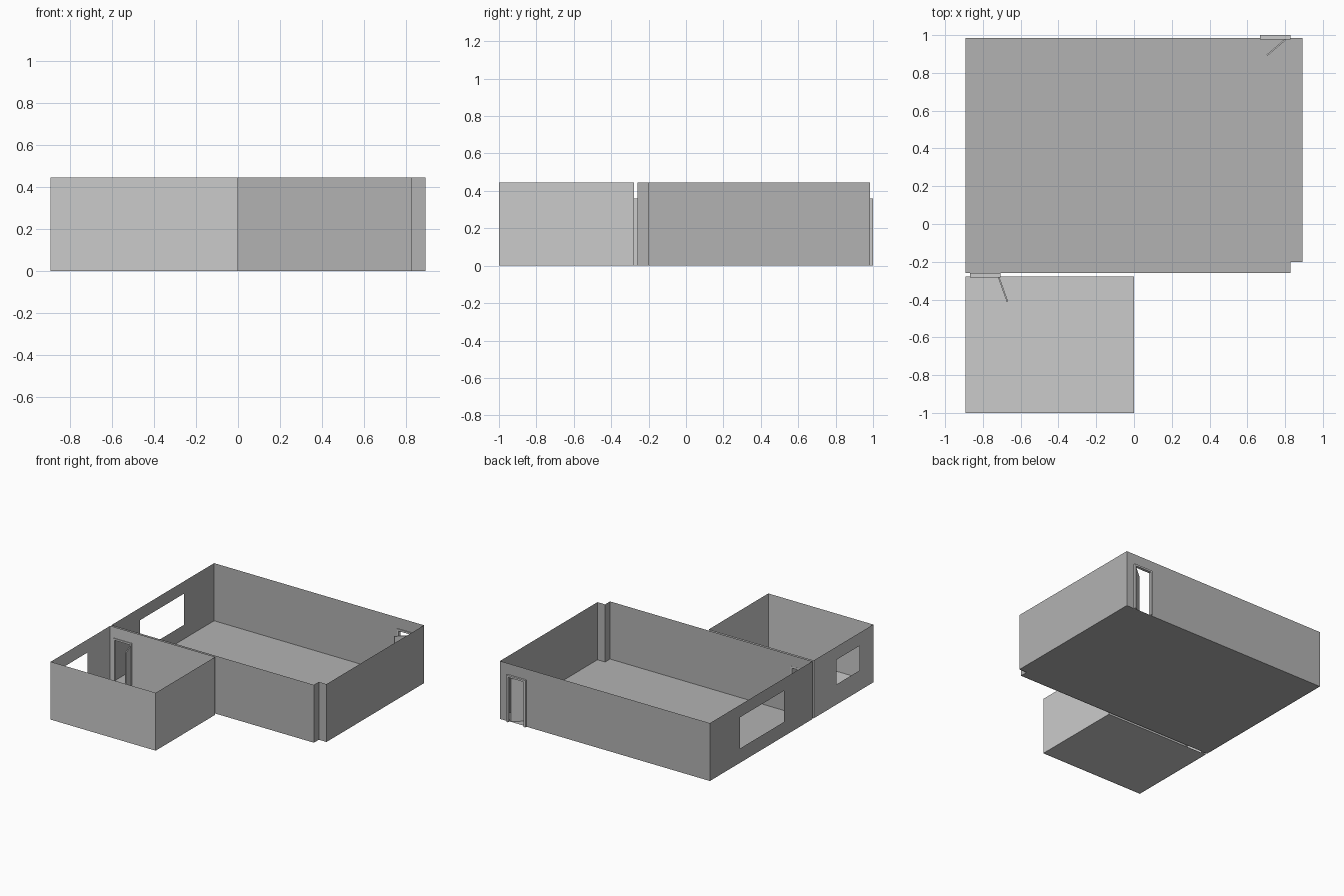
import bpy, bmesh, math
from mathutils import Vector, Matrix

if "Cube" in bpy.data.objects:
    bpy.data.objects.remove(bpy.data.objects["Cube"])

H = 0.445          # wall height
DOOR_H = 0.36      # door frame height
TRIM = 0.014       # frame member width


def finish(name, bm, mat=None):
    mesh = bpy.data.meshes.new(name)
    bm.to_mesh(mesh)
    bm.free()
    obj = bpy.data.objects.new(name, mesh)
    bpy.context.collection.objects.link(obj)
    if mat:
        mesh.materials.append(mat)
    return obj


def add_wall(bm, p, q, hole=None):
    """Thin wall from p to q; hole = (start, end, bottom, top), distance along wall."""
    p, q = Vector((*p, 0)), Vector((*q, 0))
    length, d = (q - p).length, (q - p).normalized()
    us, zs = [0, length], [0, H]
    if hole:
        us = sorted({0, hole[0], hole[1], length})
        zs = sorted({0, hole[2], hole[3], H})
    for u0, u1 in zip(us, us[1:]):
        for z0, z1 in zip(zs, zs[1:]):
            if hole and hole[0] <= u0 < hole[1] and hole[2] <= z0 < hole[3]:
                continue
            bm.faces.new([bm.verts.new(p + d * u + Vector((0, 0, z)))
                          for u, z in ((u0, z0), (u1, z0), (u1, z1), (u0, z1))])


def room(name, outline, holes, mat=None):
    """Open-topped thin shell; outline runs counter-clockwise."""
    bm = bmesh.new()
    for i, p in enumerate(outline):
        add_wall(bm, p, outline[(i + 1) % len(outline)], holes.get(i))
    finish(name + "_walls", bm, mat)
    bm = bmesh.new()
    bm.faces.new([bm.verts.new((x, y, 0.002)) for x, y in outline])
    finish(name + "_floor", bm, mat)


def door_frame(name, x0, x1, y0, y1):
    """Upside-down U profile extruded through the wall."""
    t = TRIM
    profile = [(x0, 0), (x0 + t, 0), (x0 + t, DOOR_H - t), (x1 - t, DOOR_H - t),
               (x1 - t, 0), (x1, 0), (x1, DOOR_H), (x0, DOOR_H)]
    bm = bmesh.new()
    face = bm.faces.new([bm.verts.new((x, y0, z)) for x, z in profile])
    ext = bmesh.ops.extrude_face_region(bm, geom=[face])
    bmesh.ops.translate(bm, vec=(0, y1 - y0, 0),
                        verts=[g for g in ext["geom"] if isinstance(g, bmesh.types.BMVert)])
    bmesh.ops.recalc_face_normals(bm, faces=bm.faces)
    finish(name, bm)


def door_leaf(name, hinge, tip):
    """Thin slab swung from hinge to tip."""
    a, b = Vector(hinge), Vector(tip)
    d, mid = b - a, (a + b) / 2
    h = DOOR_H - TRIM
    bm = bmesh.new()
    bmesh.ops.create_cube(bm, size=1, matrix=(
        Matrix.Translation((mid.x, mid.y, h / 2 + 0.001))
        @ Matrix.Rotation(math.atan2(d.y, d.x), 4, 'Z')
        @ Matrix.Diagonal((d.length, 0.008, h - 0.002, 1))))
    finish(name, bm)


dark = bpy.data.materials.new("dark_grey")
dark.diffuse_color = (0.45, 0.45, 0.45, 1)
dark.use_nodes = True
dark.node_tree.nodes["Principled BSDF"].inputs["Base Color"].default_value = dark.diffuse_color

L = 0.893
top = DOOR_H - 0.004

# Large room with a notched front right corner, two doorways and a window
room("large_room",
     [(-L, -0.26), (0.828, -0.26), (0.828, -0.20), (L, -0.20), (L, 0.985), (-L, 0.985)],
     {0: (0.027, 0.179, 0, top),
      4: (0.067, 0.223, 0, top),
      5: (0.365, 0.90, 0.11, 0.35)}, dark)

# Small room with a doorway in its back wall and a window on the left
room("small_room",
     [(-L, -1.0), (0, -1.0), (0, -0.277), (-L, -0.277)],
     {2: (L - 0.179, L - 0.027, 0, top),
      3: (0.277 - 0.277 + 0.277, 0.557, 0.155, 0.345)} and
     {2: (L - 0.179, L - 0.027, 0, top),
      3: (0.277, 0.555, 0.155, 0.345)})

# Doors: frames through the walls and leaves standing open
door_frame("back_door_frame", 0.667, 0.829, 0.978, 1.0)
door_leaf("back_door_leaf", (0.805, 0.980), (0.704, 0.893))
door_frame("inner_door_frame", -0.869, -0.707, -0.282, -0.259)
door_leaf("inner_door_leaf", (-0.717, -0.280), (-0.670, -0.411))
